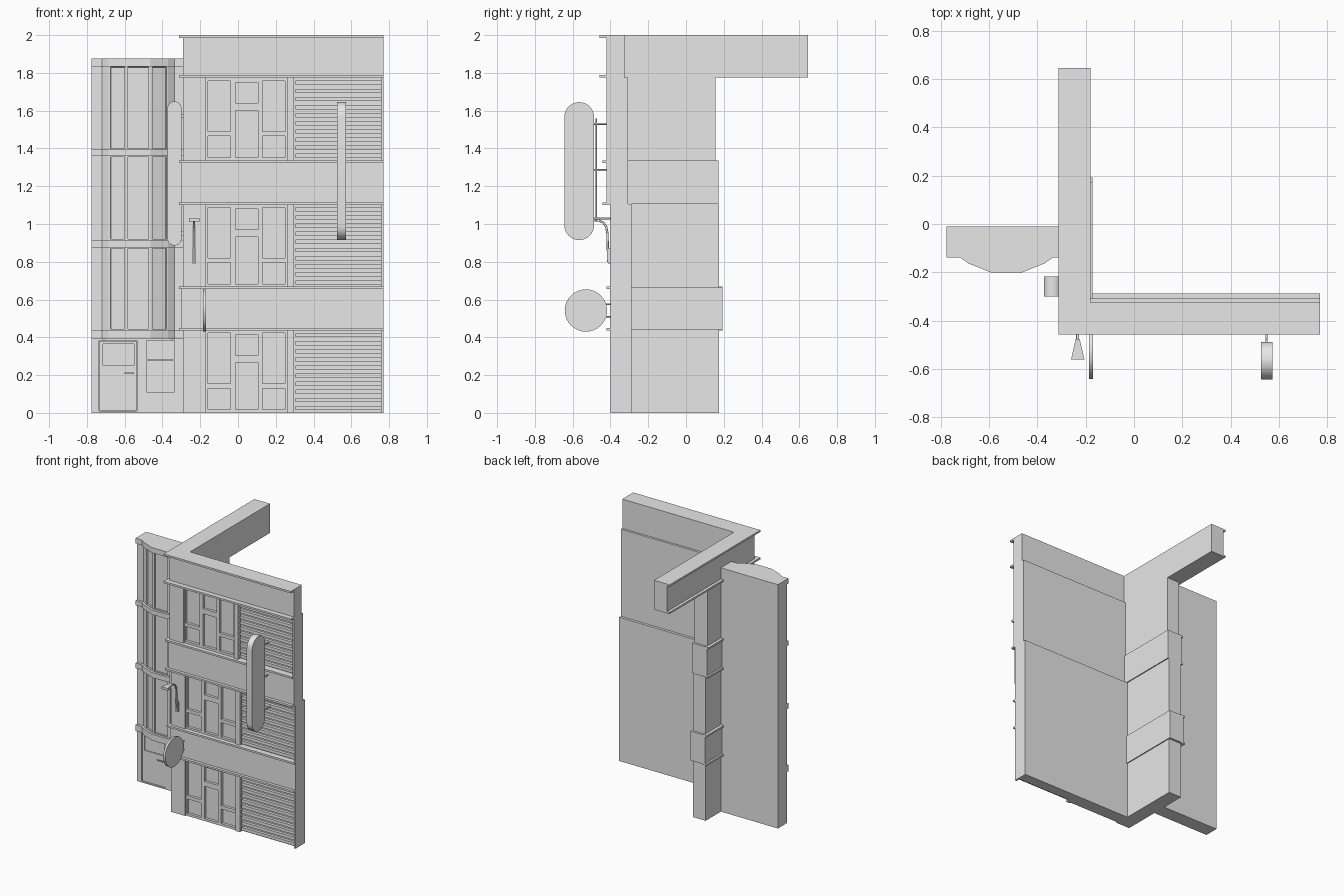
import bpy
import bmesh
from math import cos, sin, pi, radians
from mathutils import Vector

cube = bpy.data.objects.get("Cube")
if cube:
    bpy.data.objects.remove(cube, do_unlink=True)

grey = bpy.data.materials.new("plain grey")
grey.use_nodes = True
grey.diffuse_color = (0.8, 0.8, 0.8, 1)
grey.node_tree.nodes["Principled BSDF"].inputs["Base Color"].default_value = (0.8, 0.8, 0.8, 1)


def finish(name, bm, smooth=False):
    bmesh.ops.recalc_face_normals(bm, faces=bm.faces)
    mesh = bpy.data.meshes.new(name)
    bm.to_mesh(mesh)
    bm.free()
    obj = bpy.data.objects.new(name, mesh)
    bpy.context.collection.objects.link(obj)
    mesh.materials.append(grey)
    if smooth:
        bpy.ops.object.select_all(action='DESELECT')
        obj.select_set(True)
        bpy.context.view_layer.objects.active = obj
        bpy.ops.object.shade_smooth_by_angle(angle=radians(35))
    return obj


def boxes(name, items):
    """One mesh of boxes, each given as x0, x1, y0, y1, z0, z1."""
    bm = bmesh.new()
    for x0, x1, y0, y1, z0, z1 in items:
        verts = bmesh.ops.create_cube(bm, size=1)["verts"]
        for v in verts:
            v.co = Vector((x1 if v.co.x > 0 else x0,
                           y1 if v.co.y > 0 else y0,
                           z1 if v.co.z > 0 else z0))
    return finish(name, bm)


def prism_mesh(points, axis, low, high):
    """Extrude a flat outline along one axis."""
    bm = bmesh.new()

    def place(p, d):
        co = list(p)
        co.insert(axis, d)
        return bm.verts.new(co)
    face = bm.faces.new([place(p, low) for p in points])
    out = bmesh.ops.extrude_face_region(bm, geom=[face])
    move = Vector((0, 0, 0))
    move[axis] = high - low
    bmesh.ops.translate(bm, vec=move, verts=[g for g in out["geom"] if isinstance(g, bmesh.types.BMVert)])
    bmesh.ops.recalc_face_normals(bm, faces=bm.faces)
    return bm


def rounded(u0, u1, v0, v1, r, steps=8):
    """Outline of a rectangle with round corners."""
    centres = ((u1 - r, v1 - r), (u0 + r, v1 - r), (u0 + r, v0 + r), (u1 - r, v0 + r))
    return [(cu + r * cos(a), cv + r * sin(a))
            for q, (cu, cv) in enumerate(centres)
            for a in [(q + i / steps) * pi / 2 for i in range(steps + 1)]]


def panel_wall(name, x0, x1, z0, z1, front, back, columns):
    """Wall facing with recessed openings, built from stiles and rails."""
    items = []
    edge = x0
    for xa, xb, holes in columns:
        items.append((edge, xa, front, back, z0, z1))
        low = z0
        for za, zb in holes:
            items.append((xa, xb, front, back, low, za))
            low = zb
        items.append((xa, xb, front, back, low, z1))
        edge = xb
    items.append((edge, x1, front, back, z0, z1))
    return boxes(name, items)


def rod(name, points, radius):
    curve = bpy.data.curves.new(name, 'CURVE')
    curve.dimensions = '3D'
    curve.bevel_depth = radius
    curve.bevel_resolution = 2
    curve.use_fill_caps = True
    line = curve.splines.new('POLY')
    line.points.add(len(points) - 1)
    for p, co in zip(line.points, points):
        p.co = (*co, 1)
    obj = bpy.data.objects.new(name, curve)
    bpy.context.collection.objects.link(obj)
    curve.materials.append(grey)


LEFT, INNER, RIGHT = -0.29, -0.18, 0.77

# Storeys: floor height, ceiling height, front plane
storeys = [("ground", 0, 0.44, -0.40), ("middle", 0.665, 1.105, -0.40), ("upper", 1.335, 1.775, -0.42)]
for label, z0, z1, front in storeys:
    glass = front + 0.03
    boxes(label + "_wall", [
        (INNER, RIGHT, glass, front + 0.112, z0, z1),
        (LEFT, INNER, glass, front + 0.575, z0, z1)])
    boxes(label + "_pilasters", [
        (LEFT, -0.17, front, glass, z0, z1),
        (0.26, 0.295, front, glass, z0, z1),
        (0.757, RIGHT, front, glass, z0, z1)])
    side = [(z0 + 0.018, z0 + 0.13), (z0 + 0.155, z0 + 0.422)]
    centre = [(z0 + 0.018, z0 + 0.267), (z0 + 0.305, z0 + 0.415)]
    panel_wall(label + "_window_frames", -0.17, 0.26, z0, z1, front + 0.01, glass,
               [(-0.16, -0.04, side), (-0.012, 0.105, centre), (0.13, 0.25, side)])
    boxes(label + "_slats", [
        (0.305, 0.757, front + 0.008, glass, z0 + 0.014 + i * 0.043, z0 + 0.037 + i * 0.043)
        for i in range(10)])

# Plain bands between storeys, and the long parapet
for label, z0, z1, front in (("lower", 0.44, 0.665, -0.40), ("upper", 1.105, 1.335, -0.42)):
    boxes(label + "_band", [
        (INNER, RIGHT, front, front + 0.112, z0, z1),
        (LEFT - 0.008, INNER + 0.008, front, front + 0.592, z0, z1)])
boxes("parapet", [
    (INNER, RIGHT, -0.42, -0.325, 1.775, 2.0),
    (LEFT, INNER, -0.42, 0.645, 1.775, 2.0)])

# Thin mouldings wrapping the front and the side
mouldings = [(0.435, -0.422, 0.192), (0.655, -0.422, 0.192), (1.1, -0.443, 0.172),
             (1.322, -0.443, 0.172), (1.775, -0.458, 0.645), (1.986, -0.458, 0.645)]
for n, (z, front, end) in enumerate(mouldings):
    boxes("moulding_%d" % (n + 1), [
        (-0.312, RIGHT, front, -0.39, z, z + 0.014),
        (-0.312, LEFT + 0.01, -0.39, end, z, z + 0.014)])

# Bay tower: ground floor with door and window
BAY, BACK = -0.775, -0.01
boxes("bay_ground_wall", [(BAY, LEFT, -0.106, BACK, 0, 0.395)])
panel_wall("bay_ground_facing", BAY, LEFT, 0, 0.395, -0.12, -0.106,
           [(-0.735, -0.535, [(0.01, 0.382)]),
            (-0.485, -0.335, [(0.11, 0.275), (0.285, 0.382)])])
panel_wall("door", -0.732, -0.538, 0.012, 0.38, -0.114, -0.106,
           [(-0.715, -0.55, [(0.25, 0.365)])])
boxes("door_handle", [(-0.6, -0.55, -0.13, -0.124, 0.207, 0.214),
                      (-0.556, -0.55, -0.126, -0.11, 0.207, 0.214)])


def bay_outline(grow):
    half = [(-0.72, -0.12), (-0.685, -0.145), (-0.592, -0.182)]
    mirrored = [(-1.055 - x, y) for x, y in reversed(half)]
    front = [(BAY, -0.12)] + half + mirrored + [(LEFT, -0.12)]
    return [(x, y - grow) for x, y in front] + [(LEFT, BACK), (BAY, BACK)]


# Bay tower: glazed storeys with a recessed pane in each main facet
for n, (z0, z1) in enumerate(((0.435, 0.88), (0.91, 1.365), (1.39, 1.84))):
    bm = prism_mesh(bay_outline(0), 2, z0, z1)
    facets = [f for f in bm.faces if abs(f.normal.z) < 0.1 and f.normal.y < -0.8
              and f.calc_center_median().y < -0.15]
    bmesh.ops.inset_individual(bm, faces=facets, thickness=0.014, depth=0)
    bmesh.ops.inset_individual(bm, faces=facets, thickness=0.0005, depth=-0.012)
    finish("bay_storey_%d" % (n + 1), bm)
for n, (z0, z1) in enumerate(((0.392, 0.44), (0.875, 0.915), (1.36, 1.395), (1.835, 1.875))):
    finish("bay_cornice_%d" % (n + 1), prism_mesh(bay_outline(0.018), 2, z0, z1))

# Tall hanging sign with its bracket
finish("tall_sign", prism_mesh(rounded(-0.644, -0.487, 0.915, 1.645, 0.078), 0, 0.525, 0.572), True)
rod("tall_sign_bar", [(0.548, -0.474, 1.015), (0.548, -0.474, 1.558)], 0.004)
for n, z in enumerate((1.03, 1.285, 1.53)):
    rod("tall_sign_arm_%d" % (n + 1), [(0.548, -0.49, z), (0.548, -0.38, z)], 0.005)

# Round sign with its bracket
finish("round_sign", prism_mesh(rounded(-0.642, -0.418, 0.43, 0.654, 0.112), 0, -0.186, -0.17), True)
for n, z in enumerate((0.51, 0.575)):
    rod("round_sign_arm_%d" % (n + 1), [(-0.178, -0.43, z), (-0.178, -0.39, z)], 0.004)

# Side sign on the left face of the wing
finish("side_sign", prism_mesh(rounded(-0.373, -0.3, 0.887, 1.648, 0.034), 1, -0.3, -0.217), True)
boxes("side_sign_mounts", [(-0.31, -0.28, -0.27, -0.25, z, z + 0.02) for z in (0.94, 1.56)])

# Gooseneck wall lamp
boxes("lamp_plate", [(-0.242, -0.224, -0.412, -0.395, 0.79, 0.87)])
rod("lamp_neck", [(-0.233, -0.412, 0.8), (-0.233, -0.416, 0.95), (-0.233, -0.422, 0.985),
                  (-0.233, -0.438, 1.008), (-0.233, -0.46, 1.018), (-0.233, -0.49, 1.02)], 0.006)
finish("lamp_shade", prism_mesh([(-0.241, -0.475), (-0.225, -0.475), (-0.205, -0.56), (-0.26, -0.56)],
                                2, 1.014, 1.032))
